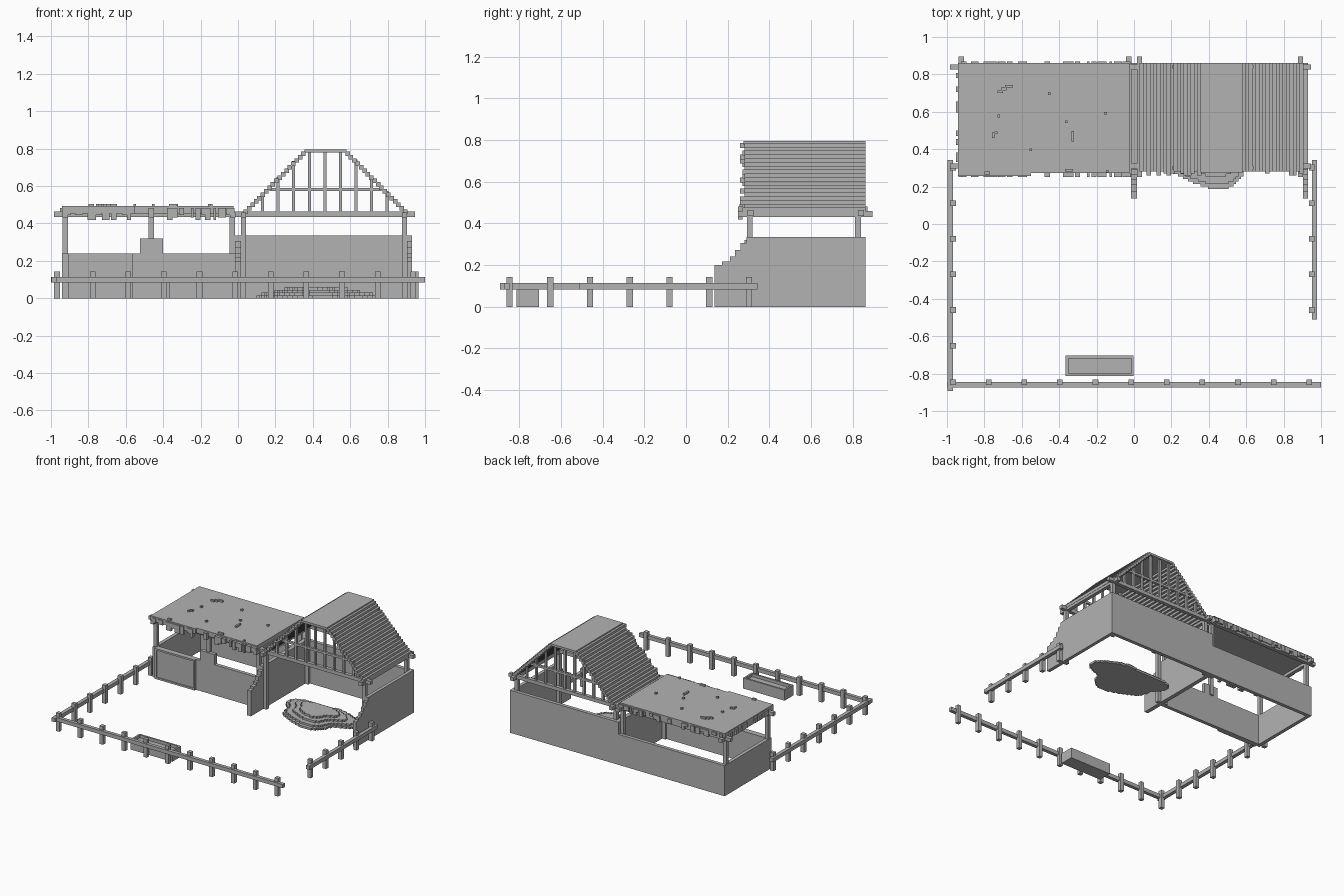
import bpy
import bmesh
import math
import random

random.seed(4)
default_cube = bpy.data.objects.get("Cube")
if default_cube:
    bpy.data.objects.remove(default_cube, do_unlink=True)

grey = bpy.data.materials.new("plain grey")
grey.use_nodes = True
grey.diffuse_color = (0.45, 0.45, 0.45, 1)
grey.node_tree.nodes["Principled BSDF"].inputs["Base Color"].default_value = grey.diffuse_color


def finish(name, bm):
    """Turn a bmesh into a named flat-shaded object."""
    bmesh.ops.recalc_face_normals(bm, faces=bm.faces)
    mesh = bpy.data.meshes.new(name)
    bm.to_mesh(mesh)
    bm.free()
    mesh.materials.append(grey)
    obj = bpy.data.objects.new(name, mesh)
    bpy.context.collection.objects.link(obj)
    return obj


def add_box(bm, x, y, z):
    """Add a box spanning the (low, high) pairs x, y and z."""
    verts = bmesh.ops.create_cube(bm, size=1)["verts"]
    for v in verts:
        for axis, (low, high) in enumerate((x, y, z)):
            v.co[axis] = low if v.co[axis] < 0 else high


def boxes(name, spans):
    bm = bmesh.new()
    for span in spans:
        add_box(bm, *span)
    return finish(name, bm)


def around(centre, width):
    return (centre - width / 2, centre + width / 2)


# Main levels and wall lines
LOW, HIGH, EAVE, BEAM_TOP = 0.24, 0.335, 0.435, 0.463
FRONT, BACK = 0.28, 0.862
T = 0.028

# Perimeter walls
boxes("back_wall_low", [((-0.94, 0), (BACK - T, BACK), (0, LOW))])
boxes("back_wall_high", [((0, 0.93), (BACK - T, BACK), (0, HIGH))])
boxes("right_wall", [((-0.94, -0.912), (FRONT, BACK), (0, LOW))])
boxes("front_wall", [((-0.912, -0.016), (FRONT, FRONT + T), (0, LOW)),
                     ((-0.525, -0.4), (FRONT, FRONT + T), (LOW, 0.32))])

# Framed panel on the front wall
px, py, pz = (-0.91, -0.563), (FRONT - 0.016, FRONT), (0, LOW)
edge = 0.014
boxes("front_panel", [
    (px, (FRONT - 0.008, FRONT), pz),
    ((px[0], px[0] + edge), py, pz),
    ((px[1] - edge, px[1]), py, pz),
    (px, py, (LOW - edge, LOW)),
    (px, py, (0, edge)),
])


# Partition and side wall with a stepped front end
def stepped_wall(name, x):
    steps = [(0.137, 0.2), (0.172, 0.218), (0.21, 0.24), (0.235, 0.272), (0.262, 0.305), (0.29, HIGH)]
    ends = [s[0] for s in steps[1:]] + [BACK]
    bm = bmesh.new()
    outline = [(BACK, 0), (steps[0][0], 0)]
    for (start, top), end in zip(steps, ends):
        outline += [(start, top), (end, top)]
    face = bm.faces.new([bm.verts.new((x[0], y, z)) for y, z in outline])
    moved = bmesh.ops.extrude_face_region(bm, geom=[face])["geom"]
    bmesh.ops.translate(bm, vec=(x[1] - x[0], 0, 0),
                        verts=[v for v in moved if isinstance(v, bmesh.types.BMVert)])
    finish(name, bm)


stepped_wall("partition_wall", (-0.016, 0.016))
stepped_wall("left_wall", (0.904, 0.93))

# Posts that carry the beams
posts = []
for y in (0.306, 0.825):
    posts += [(around(x, T), around(y, T), (0, EAVE)) for x in (-0.924, -0.031, 0.03, 0.89)]
posts.append((around(-0.464, T), around(0.306, T), (LOW, EAVE)))
boxes("roof_posts", posts)

# Beams under both roofs
boxes("long_beams", [((-0.985, 0.945), around(y, T), (EAVE, BEAM_TOP)) for y in (0.31, 0.84)])
boxes("cross_beams", [(around(x, T), (0.25, 0.895), (EAVE - 0.004, BEAM_TOP - 0.004))
                      for x in (-0.924, -0.028, 0.03, 0.89)])

# Flat roof with ragged edges and scattered lumps
VOXEL = 0.0145
ROOF_TOP = 0.492
boxes("flat_roof", [((-0.94, -0.025), (0.272, 0.86), (0.453, ROOF_TOP)),
                    ((-0.94, -0.55), (0.256, 0.272), (0.453, ROOF_TOP))])
lumps = []
for _ in range(26):
    x = random.uniform(-0.93, -0.06)
    wide = VOXEL * random.choice((1, 2, 3))
    drop = random.choice((0.418, 0.432, 0.445))
    lumps.append(((x, x + wide), (0.25, 0.272), (drop, ROOF_TOP - 0.01)))
    lumps.append(((x, x + wide), (BACK - 0.008, BACK + 0.008), (drop + 0.015, ROOF_TOP - 0.01)))
for _ in range(9):
    y = random.uniform(0.3, 0.83)
    lumps.append(((-0.952, -0.938), (y, y + 2 * VOXEL), (0.44, ROOF_TOP - 0.01)))
for x, y, w, d in ((-0.73, 0.7, 2, 1), (-0.71, 0.715, 2, 1), (-0.69, 0.73, 3, 1),
                   (-0.46, 0.69, 1, 1), (-0.73, 0.57, 1, 1), (-0.76, 0.46, 1, 2),
                   (-0.745, 0.48, 1, 1), (-0.37, 0.54, 1, 1), (-0.335, 0.44, 1, 4),
                   (-0.16, 0.585, 1, 1), (-0.56, 0.39, 1, 1), (-0.8, 0.265, 2, 1),
                   (-0.37, 0.28, 3, 1), (-0.15, 0.275, 1, 1)):
    lumps.append(((x, x + w * VOXEL), (y, y + d * VOXEL), (ROOF_TOP, ROOF_TOP + 0.013)))
boxes("roof_lumps", lumps)

# Pitched roof made of overlapping stepped planks, mirrored about its ridge
RIDGE, STEPS = 0.468, 18
planks = []
for i in range(STEPS):
    f = i / (STEPS - 1)
    reach = 0.426 + (0.118 - 0.426) * f
    top = 0.475 + (0.785 - 0.475) * f
    for side in (-1, 1):
        front = random.choice((0.26, 0.27, FRONT, FRONT))
        planks.append((around(RIDGE + side * reach, 0.024), (front, BACK), (top - 0.024, top)))
planks.append((around(RIDGE, 0.225), (0.275, BACK), (0.778, 0.795)))
boxes("pitched_roof", planks)

# Gable framing at both ends
frame = []
for y in (0.3, 0.84):
    depth = around(y, 0.018)
    for i in range(9):
        x = 0.132 + i * 0.083
        slope = 0.475 + (0.426 - abs(x - RIDGE)) * 1.006
        frame.append((around(x, 0.016), depth, (BEAM_TOP, min(0.78, slope))))
    frame.append((around(RIDGE, 0.6), depth, (0.573, 0.59)))
boxes("gable_frame", frame)

# Terraced heap built from rows of small blocks
def heap_layer(scale, z):
    rows, cell = [], 0.0135
    for j in range(-20, 21):
        y = j * cell
        inside = []
        for i in range(-32, 33):
            x = i * cell
            a = math.atan2(y / 0.2, x / 0.33)
            limit = 0.9 + 0.13 * math.sin(3 * a + 0.2) + 0.07 * math.cos(5 * a)
            if math.hypot(x / 0.33, y / 0.2) < limit * scale:
                inside.append(x)
        if inside:
            rows.append(((0.41 + min(inside), 0.41 + max(inside) + cell),
                         (0.39 + y, 0.39 + y + cell), z))
    return rows


heap = []
for scale, bottom, top in ((1, 0, 0.016), (0.9, 0.016, 0.03), (0.7, 0.03, 0.045), (0.52, 0.045, 0.06)):
    heap += heap_layer(scale, (bottom, top))
boxes("heap", heap)

# Fences: posts behind a single rail
POST = 0.03
RAIL = (0.083, 0.113)
STEP = 0.1905


def post_at(x, y):
    return (around(x, POST), around(y, POST), (0, 0.143))


boxes("front_fence_posts", [post_at(-0.968 + i * STEP, -0.846) for i in range(11)])
boxes("right_fence_posts", [post_at(-0.968, 0.302 - i * STEP) for i in range(6)])
boxes("left_fence_posts", [post_at(0.951, 0.302 - i * STEP) for i in range(5)])
boxes("front_fence_rail", [((-1, 1), (-0.873, -0.846), RAIL)])
boxes("right_fence_rail", [((-0.997, -0.968), (-0.892, 0.342), RAIL)])
boxes("left_fence_rail", [((0.951, 0.979), (-0.51, 0.342), RAIL)])

# Open trough
tx, ty, rim, height = (-0.365, -0.003), (-0.813, -0.704), 0.014, 0.083
boxes("trough", [
    (tx, ty, (0, 0.06)),
    ((tx[0], tx[0] + rim), ty, (0.06, height)),
    ((tx[1] - rim, tx[1]), ty, (0.06, height)),
    (tx, (ty[0], ty[0] + rim), (0.06, height)),
    (tx, (ty[1] - rim, ty[1]), (0.06, height)),
])
